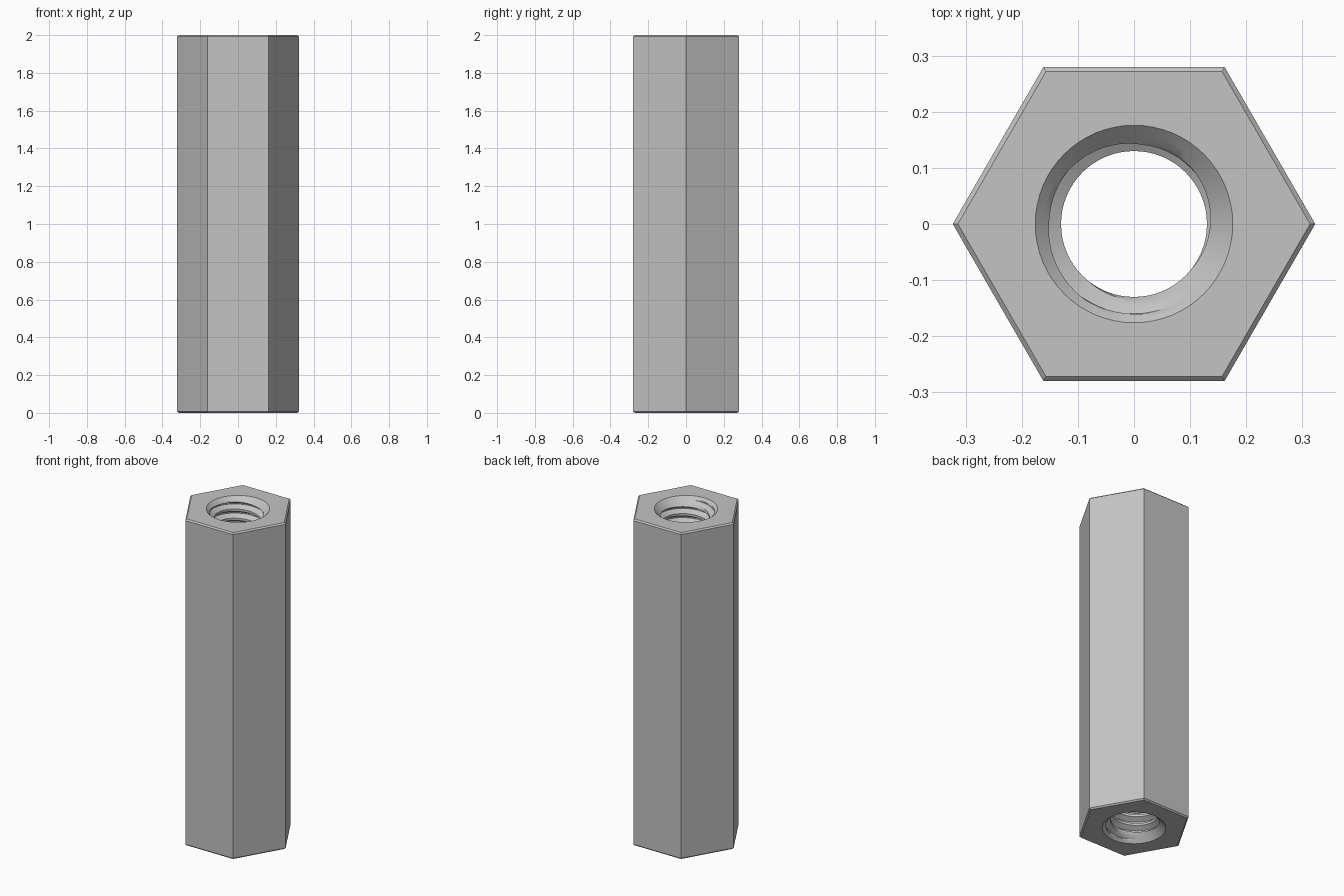
import bpy
import bmesh
from math import sin, cos, pi, tau

cube = bpy.data.objects.get("Cube")
if cube:
    bpy.data.objects.remove(cube)

HEIGHT = 2.0
HEX_RADIUS = 0.323
EDGE_CHAMFER = 0.008
PITCH = 0.056
MAJOR, MINOR, MOUTH = 0.16, 0.13, 0.176
SEGMENTS = 64
TURNS = 40

bm = bmesh.new()


def ring(radius, z, sides):
    return [bm.verts.new((radius * cos(tau * i / sides), radius * sin(tau * i / sides), z))
            for i in range(sides)]


def thread_radius(u):
    """Flat root, sloped flanks and flat crest; u is the offset from the root in pitches."""
    slope = (abs(u) - 1 / 16) * 16 / 5
    return MAJOR - (MAJOR - MINOR) * min(max(slope, 0), 1)


# Hexagonal body with a thin chamfer at both ends
corner_inset = EDGE_CHAMFER / cos(pi / 6)
levels = [(HEX_RADIUS - corner_inset, 0), (HEX_RADIUS, EDGE_CHAMFER),
          (HEX_RADIUS, HEIGHT - EDGE_CHAMFER), (HEX_RADIUS - corner_inset, HEIGHT)]
rings = [ring(radius, z, 6) for radius, z in levels]
for low, high in zip(rings, rings[1:]):
    for i in range(6):
        j = (i + 1) % 6
        bm.faces.new((low[i], low[j], high[j], high[i]))

# Helical thread through the whole bore, opened by a cone at each mouth
profile = [k / 16 for k in (-6, -4, -2.5, -1, 1, 2.5, 4, 6)]
start = HEIGHT - 0.019 - (TURNS - 2) * PITCH
rows = []
for i in range(TURNS * SEGMENTS + 1):
    angle = tau * i / SEGMENTS - pi / 2
    row = []
    for u in profile:
        z = min(max(start + (i / SEGMENTS + u) * PITCH, 0), HEIGHT)
        cone = MOUTH - min(z, HEIGHT - z)
        r = max(thread_radius(u), cone)
        row.append(bm.verts.new((r * cos(angle), r * sin(angle), z)))
    rows.append(row)

for i in range((TURNS - 1) * SEGMENTS):
    left = rows[i] + rows[i + SEGMENTS][:1]
    right = rows[i + 1] + rows[i + 1 + SEGMENTS][:1]
    for p in range(len(profile)):
        quad = (left[p], right[p], right[p + 1], left[p + 1])
        heights = [v.co.z for v in quad]
        if max(heights) > 0 and min(heights) < HEIGHT:
            bm.faces.new(quad)

bmesh.ops.remove_doubles(bm, verts=bm.verts[:], dist=0.00001)
bmesh.ops.delete(bm, geom=[v for v in bm.verts if not v.link_faces], context='VERTS')

# End faces between the hexagon and the bore mouth
for z in (0, HEIGHT):
    rim = [e for e in bm.edges if e.is_boundary and all(abs(v.co.z - z) < 0.0001 for v in e.verts)]
    bmesh.ops.triangle_fill(bm, edges=rim, use_beauty=True, normal=(0, 0, 1))

bmesh.ops.recalc_face_normals(bm, faces=bm.faces[:])
mesh = bpy.data.meshes.new("hex_standoff")
bm.to_mesh(mesh)
bm.free()

# Plain metal
metal = bpy.data.materials.new("grey_metal")
metal.use_nodes = True
colour = (0.55, 0.55, 0.55, 1)
metal.diffuse_color = colour
metal.node_tree.nodes["Principled BSDF"].inputs["Base Color"].default_value = colour
mesh.materials.append(metal)

standoff = bpy.data.objects.new("hex_standoff", mesh)
bpy.context.collection.objects.link(standoff)
bpy.ops.object.select_all(action='DESELECT')
standoff.select_set(True)
bpy.context.view_layer.objects.active = standoff
bpy.ops.object.shade_smooth_by_angle(angle=pi / 7)
